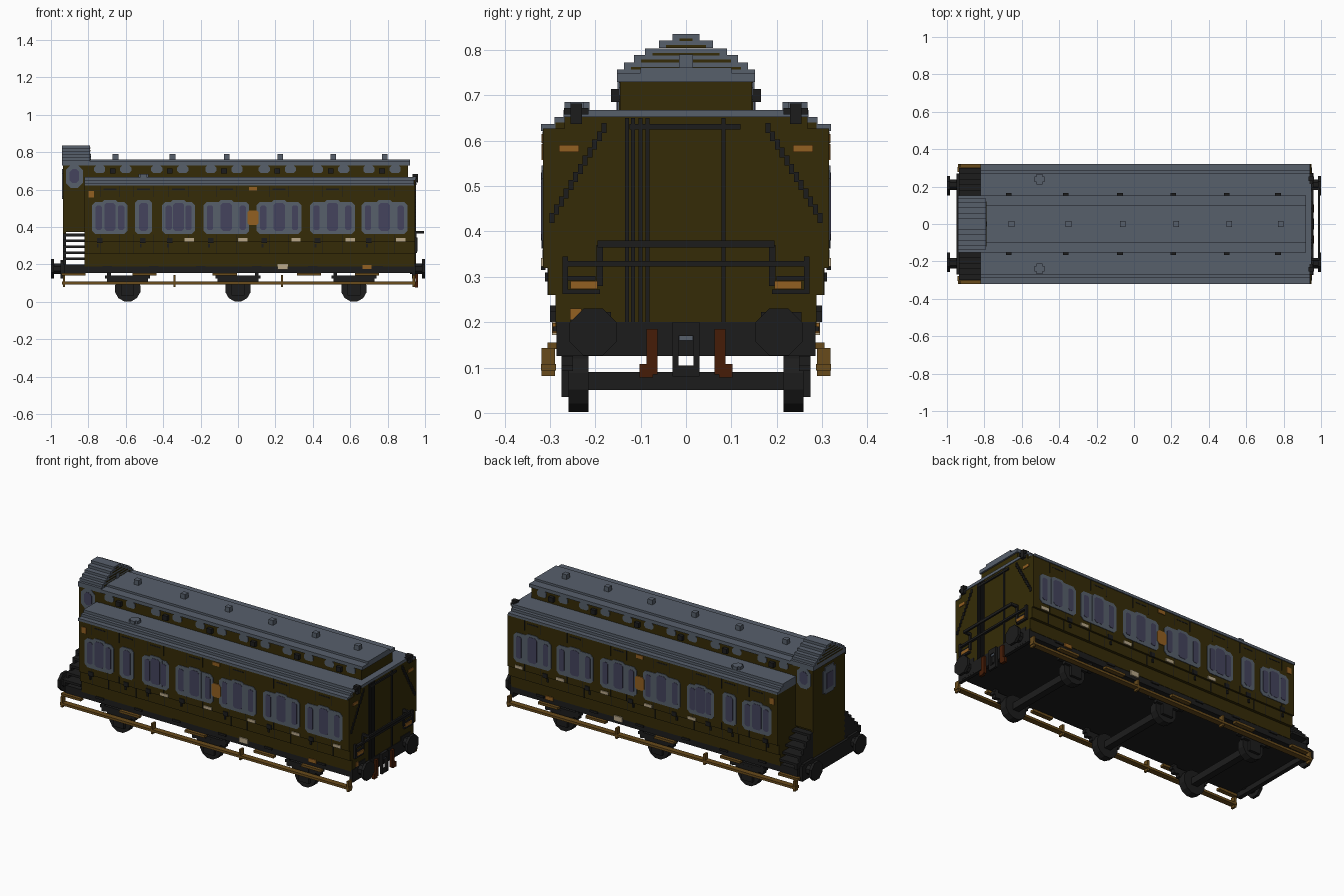
import bpy
import bmesh
from math import pi
from mathutils import Matrix, Vector

cube = bpy.data.objects.get("Cube")
if cube:
    bpy.data.objects.remove(cube, do_unlink=True)


def material(name, red, green, blue):
    mat = bpy.data.materials.new(name)
    mat.use_nodes = True
    colour = (red, green, blue, 1)
    mat.diffuse_color = colour
    mat.node_tree.nodes["Principled BSDF"].inputs["Base Color"].default_value = colour
    return mat


OLIVE = material("olive_paint", .035, .024, .002)
GREY = material("grey_roof", .095, .115, .148)
DARK = material("dark_iron", .012, .012, .012)
GLASS = material("window_glass", .058, .056, .11)
ORANGE = material("orange_plate", .29, .115, .015)
CREAM = material("cream_trim", .48, .39, .25)
RUST = material("rust_hose", .062, .012, .002)
WOOD = material("wood_board", .14, .07, .011)


class Part:
    """Collects simple solids into one named object."""

    def __init__(self, name, mat):
        self.name, self.mat, self.bm = name, mat, bmesh.new()

    def box(self, x, y, z, both=False):
        spans = (x, y, z)
        size = [abs(b - a) for a, b in spans]
        mid = Vector([(a + b) / 2 for a, b in spans])
        for side in ((1, -1) if both else (1,)):
            place = Matrix.Translation((mid.x, mid.y * side, mid.z))
            bmesh.ops.create_cube(self.bm, size=1, matrix=place @ Matrix.Diagonal((*size, 1)))
        return self

    def around(self, x, y, z, width, depth, height, both=False):
        return self.box((x - width / 2, x + width / 2), (y - depth / 2, y + depth / 2),
                        (z - height / 2, z + height / 2), both)

    def disc(self, centre, radius, depth, axis, sides=12):
        """Mirrored pair of upright cylinders."""
        x, y, z = centre
        turn = Matrix.Rotation(pi / 2, 4, "Y" if axis == "X" else "X")
        spin = Matrix.Rotation(pi / sides, 4, "Z")
        for side in (1, -1):
            bmesh.ops.create_cone(self.bm, cap_ends=True, segments=sides, radius1=radius, radius2=radius,
                                  depth=depth, matrix=Matrix.Translation((x, y * side, z)) @ turn @ spin)
        return self

    def plate(self, x, z, y, cut, depth=.003):
        """Mirrored pair of chamfered panels standing proud of the side walls."""
        (a, b), (low, top) = x, z
        outline = [(a + cut, low), (b - cut, low), (b, low + cut), (b, top - cut),
                   (b - cut, top), (a + cut, top), (a, top - cut), (a, low + cut)]
        for side in (1, -1):
            face = self.bm.faces.new([self.bm.verts.new((px, y * side, pz)) for px, pz in outline])
            grown = bmesh.ops.extrude_face_region(self.bm, geom=[face])["geom"]
            moved = [v for v in grown if isinstance(v, bmesh.types.BMVert)]
            bmesh.ops.translate(self.bm, verts=moved, vec=(0, depth * side, 0))
        return self

    def finish(self):
        bmesh.ops.recalc_face_normals(self.bm, faces=self.bm.faces)
        mesh = bpy.data.meshes.new(self.name)
        self.bm.to_mesh(mesh)
        self.bm.free()
        mesh.materials.append(self.mat)
        bpy.context.collection.objects.link(bpy.data.objects.new(self.name, mesh))


def even(half):
    return (-half, half)


# Carriage body, with side walls stepping outwards and a shaped end wall
WALL = .315
body = Part("carriage_body", OLIVE)
body.box((-.82, .94), even(.288), (.19, .64))
for half, low in ((.304, .26), (WALL, .32)):
    body.box((-.82, .935), even(half), (low, .625))
for half, low, top in ((.288, .2, .26), (.304, .26, .32), (WALL, .32, .627), (.268, .627, .652)):
    body.box((.935, .946), even(half), (low, top))
body.finish()

# Lower roof in three steps
roof = Part("lower_roof", GREY)
for half, low, top in ((.32, .622, .637), (.29, .637, .652), (.27, .652, .668)):
    roof.box((-.822, .94), even(half), (low, top))
roof.box((.94, .95), even(.27), (.652, .668))
roof.around(-.505, .24, .675, .055, .03, .02, both=True)
roof.around(-.505, .24, .675, .03, .055, .02, both=True)
roof.finish()

# Raised clerestory, its roof and the small ventilators
Part("clerestory", OLIVE).box((-.8, .91), even(.145), (.66, .74)).finish()
top_roof = Part("clerestory_roof", GREY)
top_roof.box((-.8, .92), even(.152), (.73, .75)).box((-.8, .92), even(.1), (.75, .762))
ventilators = (-.655, -.35, -.06, .225, .51, .785)
for x in ventilators:
    top_roof.around(x, 0, .775, .03, .03, .03)
top_roof.finish()

panes, lamps = Part("clerestory_panes", GREY), Part("clerestory_lamps", DARK)
for x in ventilators:
    lamps.around(x - .015, .155, .7, .03, .02, .028, both=True)
    for shift in (-.085, .055):
        panes.plate((x + shift - .03, x + shift + .03), (.69, .728), .145, .01)
panes.finish()
lamps.finish()

# Lookout turret over the end porch
turret = Part("turret_body", OLIVE).box((-.935, -.8), even(.148), (.375, .745))
turret.box((-.935, -.92), even(.148), (.2, .38))
turret_roof = Part("turret_roof", GREY).box((-.94, -.79), even(.152), (.73, .757))
for half, z in ((.137, .757), (.115, .773), (.09, .788), (.06, .805), (.03, .82)):
    turret_roof.box((-.94, -.79), even(half), (z, z + .016))
    turret.box((-.942, -.788), even(half - .016), (z, z + .006))
turret_roof.box((-.79, -.785), even(.014), (.76, .79)).finish()
turret.finish()

frames = Part("turret_window_frames", GREY)
frames.plate((-.92, -.83), (.61, .73), .148, .025)
frames.box((-.94, -.93), even(.06), (.56, .69)).box((-.94, -.93), even(.04), (.55, .71)).finish()
glass = Part("turret_glass", GLASS).plate((-.9, -.85), (.635, .71), .15, .015)
glass.box((-.942, -.935), even(.03), (.58, .67)).finish()

# Passenger windows: grey surrounds with narrow and wide panes
surround, window_glass = Part("window_surrounds", GREY), Part("window_panes", GLASS)
groups = ((-.78, -.59, 1), (-.55, -.46, 0), (-.405, -.23, 1), (-.185, .06, 2),
          (.1, .34, 2), (.385, .625, 2), (.66, .905, 2))
for left, right, flanks in groups:
    middle = (left + right) / 2
    surround.plate((left, right), (.362, .535), WALL, .018)
    surround.plate((middle - .045, middle + .045), (.362, .545), WALL, .015, depth=.0035)
    wide = .03 if flanks else .024
    window_glass.plate((middle - wide, middle + wide), (.38, .53), WALL + .002, .012)
    for side in even(1) if flanks else ():
        reach = (right - left) / 2 - .035
        x = middle + side * reach
        window_glass.plate((x - .017, x + .017), (.385, .515), WALL + .002, .008)
surround.finish()
window_glass.finish()

# Door seams, handles and trim along both sides
seams, handles, trim = Part("door_seams", DARK), Part("door_handles", DARK), Part("cream_handles", CREAM)
for left, right, flanks in groups:
    middle = (left + right) / 2
    for edge in (middle - .052, middle + .052):
        seams.around(edge, WALL, .59, .003, .003, .06, both=True)
        seams.around(edge, WALL, .34, .003, .003, .04, both=True)
        seams.around(edge, .304, .29, .003, .003, .06, both=True)
    seams.around(middle, WALL, .602, .07, .003, .006, both=True)
    handles.around(left + .04, WALL, .328, .03, .01, .025, both=True)
    handles.around(left + .03, .305, .3, .01, .012, .02, both=True)
for x in (-.26, .025, .31, .6, .87):
    trim.around(x, WALL, .332, .05, .01, .018, both=True)
trim.around(.24, .288, .187, .055, .014, .03, both=True)
for piece in (seams, handles, trim):
    piece.finish()

plates = Part("orange_plates", ORANGE)
plates.plate((.05, .11), (.41, .49), WALL, .012, depth=.005)
plates.around(.08, WALL, .605, .045, .008, .02, both=True)
plates.around(-.785, WALL, .575, .03, .008, .035, both=True)
plates.around(.69, .288, .187, .05, .012, .022, both=True)
plates.around(.946, .258, .583, .008, .045, .016, both=True)
plates.around(.952, .225, .282, .014, .06, .018, both=True)
plates.around(.947, -.243, .218, .006, .025, .025)
plates.finish()

# Underframe, buffer beams and buffers
frame = Part("underframe", DARK)
frame.box((-.93, .94), even(.286), (.155, .2))
frame.box((-.95, -.925), even(.27), (.125, .215)).box((.93, .949), even(.286), (.125, .2))
for x in (-.7, -.45, -.2, .1, .4, .75):
    frame.around(x, .288, .185, .05, .01, .012, both=True)
frame.finish()
buffers = Part("buffers", DARK)
for end in even(1):
    buffers.disc((end * .96, .21, .178), .03, .08, "X", 8)
    buffers.disc((end * .992, .205, .178), .056, .016, "X", 8)
    buffers.around(end * .942, .21, .178, .016, .09, .09, both=True)
buffers.finish()

# Coupling and hanging hoses on the plain end
coupling = Part("coupling", DARK).around(.955, .023, .14, .014, .014, .12, both=True)
coupling.around(.955, 0, .185, .014, .06, .03).around(.955, 0, .092, .012, .035, .025).finish()
Part("coupling_pin", GREY).around(.952, 0, .17, .01, .03, .02).finish()
hoses = Part("brake_hoses", RUST).around(.955, .075, .135, .014, .025, .1, both=True)
hoses.around(.955, .088, .093, .016, .03, .03, both=True).finish()

# Three wheelsets with axleboxes and stepped leaf springs
wheels, axles, springs = Part("wheels", DARK), Part("axles", DARK), Part("axleboxes_and_springs", DARK)
for x in (-.59, 0, .62):
    wheels.disc((x, .237, .07), .07, .044, "Y")
    axles.around(x, 0, .07, .04, .44, .04)
    springs.around(x, .26, .08, .07, .03, .09, both=True)
    for width, z in ((.24, .132), (.2, .116), (.15, .1)):
        springs.around(x, .262, z, width, .025, .016, both=True)
    for reach in even(.1):
        springs.around(x + reach, .262, .135, .02, .025, .06, both=True)
for piece in (wheels, axles, springs):
    piece.finish()

# Long footboards, hangers and short upper steps
boards = Part("footboards", WOOD).box((-.94, .95), (.287, .32), (.094, .108), both=True)
for x in (-.88, -.5, -.07, .38, .69):
    boards.around(x, .292, .148, .13, .026, .014, both=True)
for x in (-.93, -.34, .235, .94):
    boards.around(x, .304, .112, .012, .03, .062, both=True)
boards.finish()

# Porch stairs with open treads and stepped stringers
stairs = Part("porch_stairs", DARK)
for i in range(5):
    z = .23 + i * .032
    stairs.box((-.935, -.82), (.14, .3 - i * .03), (z - .007, z + .007), both=True)
    stairs.box((-.935, -.92), (.15, .3 - i * .03), (z - .03, z + .007), both=True)
stairs.finish()

# End wall fittings: pipes, diagonal rails, handrails and lamps
pipes = Part("end_pipes", DARK)
for y in (-.13, -.117, -.1, -.085, .083):
    pipes.around(.948, y, .425, .008, .009, .45)
pipes.box((.945, .954), (-.125, .12), (.625, .637)).finish()
rails = Part("end_diagonal_rails", DARK)
for i in range(12):
    rails.around(.947, .296 - i * .0105, .43 + i * .018, .008, .011, .022, both=True)
rails.finish()
handrail = Part("end_handrails", DARK)
handrail.box((.985, .995), even(.195), (.365, .38)).box((.946, .96), even(.27), (.323, .335))
handrail.box((.945, .995), (.183, .195), (.365, .38), both=True)
handrail.box((.945, .955), (.183, .197), (.28, .37), both=True)
handrail.box((.945, .96), (.26, .272), (.27, .345), both=True)
handrail.box((.945, .958), (.19, .272), (.262, .272), both=True)
handrail.box((.945, .955), (.2, .26), (.292, .302), both=True).finish()
end_lamps = Part("roof_end_lamps", DARK).around(.948, .242, .66, .03, .025, .045, both=True)
end_lamps.around(.948, .242, .665, .02, .055, .015, both=True).finish()
